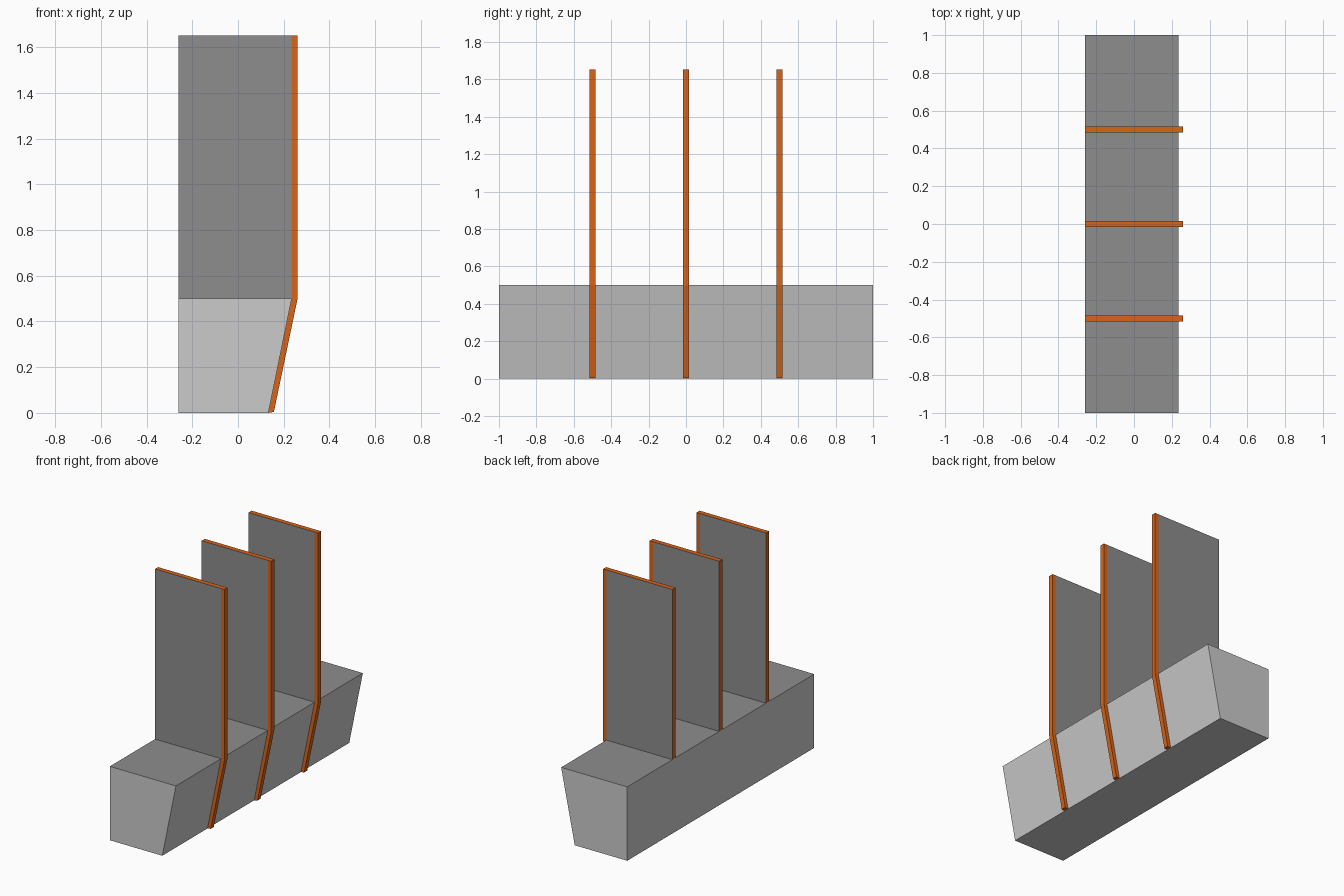
import bpy, bmesh

if "Cube" in bpy.data.objects:
    bpy.data.objects.remove(bpy.data.objects["Cube"])


def material(name, color):
    m = bpy.data.materials.new(name)
    m.diffuse_color = color
    m.use_nodes = True
    m.node_tree.nodes["Principled BSDF"].inputs["Base Color"].default_value = m.diffuse_color
    return m


DARK = material("dark_grey", (0.27, 0.27, 0.27, 1))
GREY = material("light_grey", (0.8, 0.8, 0.8, 1))
RUST = material("rust_orange", (0.70, 0.13, 0.01, 1))


def extrude_profile(name, profile, y, depth, mats, pick=lambda n: 0):
    """Extrude an x-z profile along y; pick chooses a material slot by face normal."""
    bm = bmesh.new()
    front = [bm.verts.new((x, y - depth / 2, z)) for x, z in profile]
    back = [bm.verts.new((x, y + depth / 2, z)) for x, z in profile]
    bm.faces.new(front)
    bm.faces.new(back[::-1])
    n = len(profile)
    for i in range(n):
        j = (i + 1) % n
        bm.faces.new((front[i], back[i], back[j], front[j]))
    bmesh.ops.recalc_face_normals(bm, faces=bm.faces[:])
    for f in bm.faces:
        f.material_index = pick(f.normal)
    mesh = bpy.data.meshes.new(name)
    bm.to_mesh(mesh)
    bm.free()
    for m in mats:
        mesh.materials.append(m)
    obj = bpy.data.objects.new(name, mesh)
    bpy.context.collection.objects.link(obj)
    return obj


BACK, FRONT, LIP = -0.26, 0.235, 0.26
SHELF, TOP, THICK = 0.5, 1.652, 0.033

# Long base with a sloping front and a dark top
extrude_profile("base", [(BACK, 0), (0.133, 0), (FRONT, SHELF), (BACK, SHELF)],
                0, 2.0, [GREY, DARK], lambda n: int(n.z > 0.9))

for i, y in enumerate((-0.5, 0, 0.5), 1):
    # Upright divider: dark sides, coloured edges
    extrude_profile(f"divider_{i}",
                    [(BACK, SHELF), (FRONT, SHELF), (FRONT, TOP), (BACK, TOP)],
                    y, THICK, [DARK, RUST], lambda n: int(abs(n.y) < 0.5))
    # Edge strip running down the divider and the sloping front
    extrude_profile(f"edge_strip_{i}",
                    [(0.133, 0), (0.157, 0.004), (LIP, 0.497), (LIP, TOP),
                     (FRONT, TOP), (FRONT, SHELF)],
                    y, THICK, [RUST])
